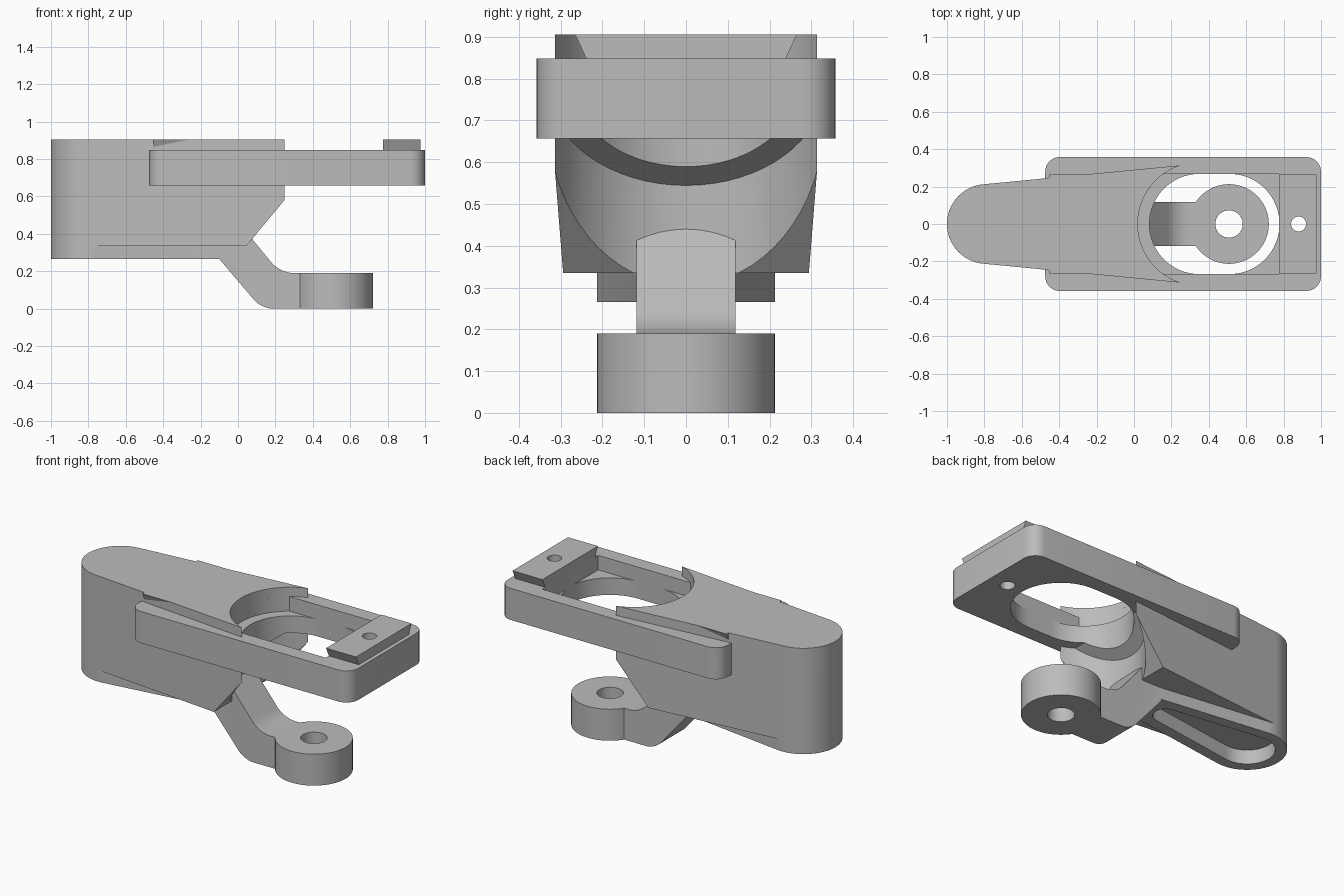
import bpy, bmesh
from math import sin, cos, radians
from mathutils import Vector

cube = bpy.data.objects.get("Cube")
if cube:
    bpy.data.objects.remove(cube)

grey = bpy.data.materials.new("plain grey")
grey.use_nodes = True
grey.diffuse_color = (0.5, 0.5, 0.5, 1)
grey.node_tree.nodes["Principled BSDF"].inputs["Base Color"].default_value = (0.5, 0.5, 0.5, 1)


def prism(name, outline, low, high, axis="z"):
    """Extrude a closed outline: xy along z, xz along y, or yz along x."""
    place = {"z": lambda a, b, t: (a, b, t),
             "y": lambda a, b, t: (a, t, b),
             "x": lambda a, b, t: (t, a, b)}[axis]
    bm = bmesh.new()
    rings = [[bm.verts.new(place(a, b, t)) for a, b in outline] for t in (low, high)]
    count = len(outline)
    bm.faces.new(rings[0])
    bm.faces.new(rings[1])
    for i in range(count):
        j = (i + 1) % count
        bm.faces.new((rings[0][i], rings[0][j], rings[1][j], rings[1][i]))
    bmesh.ops.recalc_face_normals(bm, faces=bm.faces)
    mesh = bpy.data.meshes.new(name)
    bm.to_mesh(mesh)
    bm.free()
    mesh.materials.append(grey)
    ob = bpy.data.objects.new(name, mesh)
    bpy.context.collection.objects.link(ob)
    return ob


def combine(ob, other, operation):
    mod = ob.modifiers.new(operation, "BOOLEAN")
    mod.operation, mod.solver, mod.object = operation, "EXACT", other
    bpy.context.view_layer.objects.active = ob
    bpy.ops.object.modifier_apply(modifier=mod.name)
    bpy.data.objects.remove(other)
    return ob


def arc(cx, r, start, end, steps=40):
    angles = [radians(start + (end - start) * i / steps) for i in range(steps + 1)]
    return [(cx + r * cos(a), r * sin(a)) for a in angles]


def circle(cx, r):
    return arc(cx, r, 0, 360, 64)[:-1]


def box(x0, x1, w):
    return [(x0, -w), (x1, -w), (x1, w), (x0, w)]


def rounded(points, sizes):
    """Swap each corner for a short curve reaching back by its size."""
    out = []
    for i, size in enumerate(sizes):
        p = Vector(points[i])
        if not size:
            out.append(tuple(p))
            continue
        a = p + (Vector(points[i - 1]) - p).normalized() * size
        b = p + (Vector(points[(i + 1) % len(points)]) - p).normalized() * size
        w = 0.75
        for k in range(9):
            t = k / 8
            u, v, s = (1 - t) ** 2, 2 * t * (1 - t) * w, t * t
            out.append(tuple((a * u + p * v + b * s) / (u + v + s)))
    return out


# Tapered main body with a slanted lower end
body = prism("clamp_body", arc(-0.787, 0.213, 95.5, 264.5) + [(0.315, -0.32), (0.315, 0.32)], 0.335, 0.905)
combine(body, prism("slant_cutter", [(0.045, 0.335), (-0.037, 0.235), (0.6, 0.235), (0.6, 0.66), (0.315, 0.66)],
                    -1, 1, "y"), "DIFFERENCE")

# Narrowing foot rim beneath the body
combine(body, prism("foot", arc(-0.787, 0.213, 82, 278) + [(-0.08, -0.118), (-0.08, 0.118)], 0.265, 0.4), "UNION")

# Rounded plate and the dovetail rail on top of it
combine(body, prism("plate", rounded(box(-0.475, 1, 0.358), [0.08] * 4), 0.657, 0.848), "UNION")
dovetail = [(-0.235, 0.84), (0.235, 0.84), (0.265, 0.905), (-0.265, 0.905)]
combine(body, prism("rail", dovetail, -0.455, 0.3, "x"), "UNION")
combine(body, prism("end_block", dovetail, 0.775, 0.975, "x"), "UNION")

# Bore above the plate, shallow pocket and through opening
combine(body, prism("upper_bore", circle(0.35, 0.33), 0.848, 1), "DIFFERENCE")
pocket = prism("pocket", arc(0.35, 0.33, 90, 270) + [(0.775, -0.33), (0.775, 0.33)], 0.76, 0.86)
combine(pocket, prism("pocket_limit", box(-0.5, 1, 0.268), 0.7, 1), "INTERSECT")
combine(body, pocket, "DIFFERENCE")
combine(body, prism("opening", arc(0.35, 0.268, 90, 270) + arc(0.51, 0.268, -90, 90), 0.3, 0.85), "DIFFERENCE")

# Lower bore, roofed by a sloping ledge
lower_bore = prism("lower_bore", circle(0.35, 0.33), 0.2, 0.657)
combine(lower_bore, prism("ledge_limit", [(-0.1, 0.1), (0.8, 0.1), (0.8, 0.657), (0.175, 0.657), (-0.1, 0.457)],
                          -1, 1, "y"), "INTERSECT")
combine(body, lower_bore, "DIFFERENCE")

# Cranked arm ending in a round eye
arm = prism("arm", rounded([(-0.1, 0.265), (0.125, 0), (0.45, 0), (0.45, 0.19), (0.225, 0.19), (-0.05, 0.525),
                            (-0.1, 0.525)], [0, 0.06, 0, 0, 0.07, 0, 0]), -0.118, 0.118, "y")
combine(arm, prism("eye", circle(0.508, 0.213), 0, 0.19), "UNION")
combine(body, arm, "UNION")

# Eye hole, block hole and the slot under the foot
for x, r, low, high in ((0.508, 0.073, -0.1, 0.25), (0.88, 0.04, 0.6, 1)):
    combine(body, prism("hole", circle(x, r), low, high), "DIFFERENCE")
combine(body, prism("slot", arc(-0.787, 0.15, 82, 278) + arc(-0.22, 0.07, -82, 82), 0.2, 0.35), "DIFFERENCE")

bpy.ops.object.select_all(action="DESELECT")
body.select_set(True)
bpy.context.view_layer.objects.active = body
bpy.ops.object.shade_smooth_by_angle(angle=radians(25))
